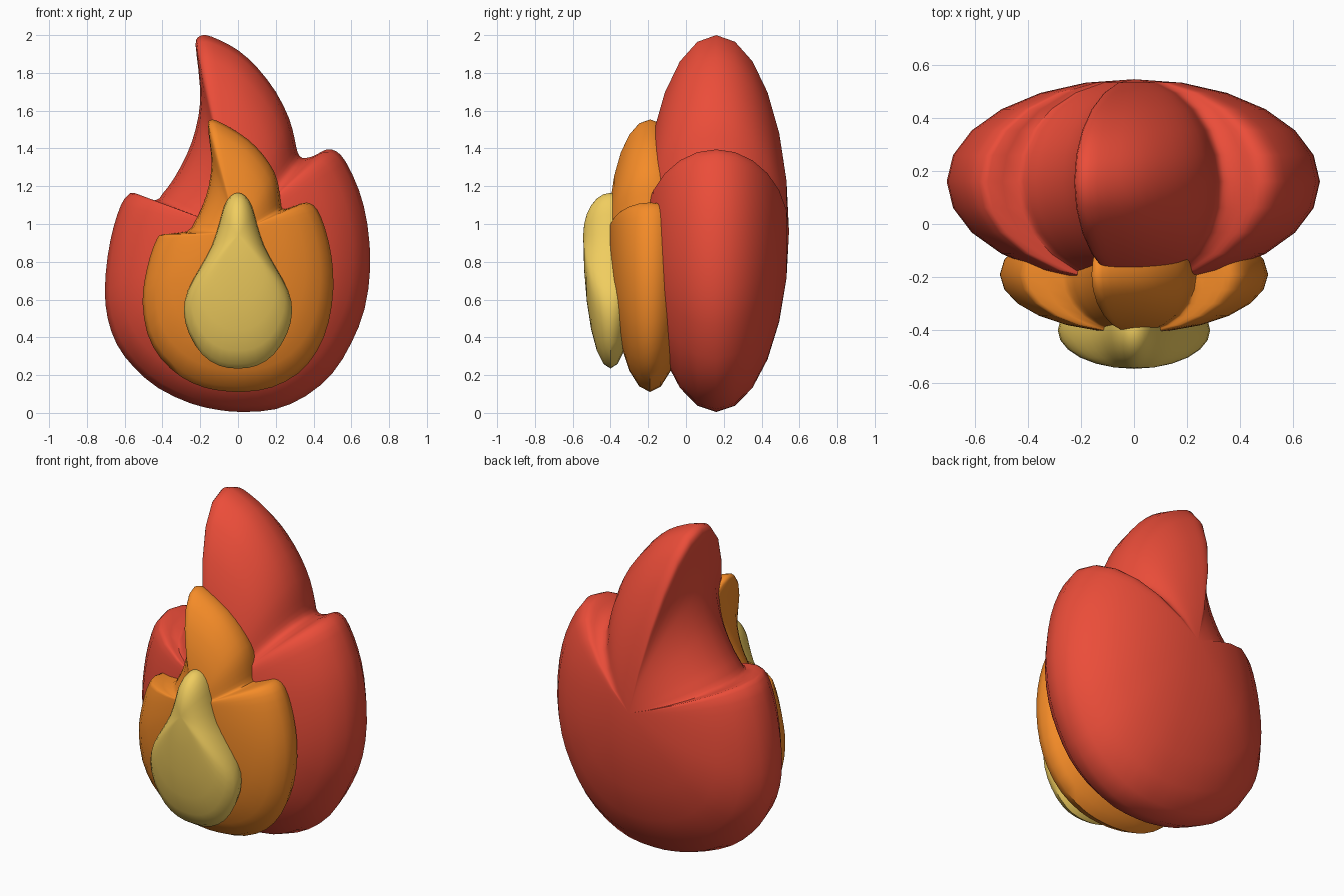
import bpy, bmesh, math
from mathutils import Vector

if "Cube" in bpy.data.objects:
    bpy.data.objects.remove(bpy.data.objects["Cube"])

RINGS = 12      # slices between front pole and back pole
STEPS = 2       # curve subdivisions between profile points


def smooth_loop(pts):
    """Closed Catmull-Rom curve through the profile points."""
    p = [Vector(q) for q in pts]
    n, out = len(p), []
    for i in range(n):
        a, b, c, d = p[i - 1], p[i], p[(i + 1) % n], p[(i + 2) % n]
        for k in range(STEPS):
            t = k / STEPS
            out.append(0.5 * (2 * b + (c - a) * t + (2 * a - 5 * b + 4 * c - d) * t * t
                              + (3 * b - a - 3 * c + d) * t ** 3))
    return out


def flame(name, pts, y0, depth, cz, color):
    """Ball whose equator is the (x, z) outline, swelling around (0, cz)."""
    loop = smooth_loop(pts)
    n = len(loop)
    bm = bmesh.new()
    front = bm.verts.new((0, y0 - depth, cz))
    back = bm.verts.new((0, y0 + depth, cz))
    rings = []
    for r in range(1, RINGS):
        a = math.pi * r / RINGS
        s, y = math.sin(a), y0 - depth * math.cos(a)
        rings.append([bm.verts.new((v.x * s, y, cz + (v.y - cz) * s)) for v in loop])
    for i in range(n):
        j = (i + 1) % n
        bm.faces.new((front, rings[0][i], rings[0][j]))
        bm.faces.new((back, rings[-1][j], rings[-1][i]))
        for r0, r1 in zip(rings, rings[1:]):
            bm.faces.new((r0[i], r1[i], r1[j], r0[j]))
    bmesh.ops.recalc_face_normals(bm, faces=bm.faces)
    me = bpy.data.meshes.new(name)
    bm.to_mesh(me)
    bm.free()
    ob = bpy.data.objects.new(name, me)
    bpy.context.collection.objects.link(ob)
    mat = bpy.data.materials.new(name + "_color")
    mat.diffuse_color = (*color, 1)
    mat.use_nodes = True
    mat.node_tree.nodes["Principled BSDF"].inputs["Base Color"].default_value = mat.diffuse_color
    me.materials.append(mat)
    bpy.ops.object.select_all(action='DESELECT')
    ob.select_set(True)
    bpy.context.view_layer.objects.active = ob
    bpy.ops.object.shade_smooth_by_angle(angle=math.radians(50))
    return ob


# outer flame: base, right tongue, tall tongue, left tongue
outer = [(.03, .005), (.2, .02), (.36, .09), (.5, .21), (.6, .37), (.67, .55), (.70, .77),
         (.685, 1.0), (.64, 1.18), (.57, 1.33), (.52, 1.385), (.47, 1.395), (.42, 1.37),
         (.385, 1.355), (.34, 1.35), (.315, 1.38), (.30, 1.45), (.27, 1.56), (.2, 1.7),
         (.1, 1.83), (0, 1.92), (-.1, 1.975), (-.17, 2.0), (-.21, 1.99), (-.225, 1.95),
         (-.21, 1.82), (-.2, 1.65), (-.225, 1.5), (-.27, 1.37), (-.34, 1.24), (-.40, 1.16),
         (-.44, 1.125), (-.55, 1.165), (-.585, 1.15), (-.62, 1.1), (-.66, .98), (-.69, .83),
         (-.705, .65), (-.69, .5), (-.64, .36), (-.55, .24), (-.42, .13), (-.25, .05),
         (-.1, .015)]
flame("outer_flame", outer, .16, .385, .96, (.83, .074, .041))

# middle flame: same layout, smaller
middle = [(.04, .112), (.18, .135), (.32, .21), (.42, .33), (.48, .48), (.505, .66),
          (.495, .83), (.46, .98), (.42, 1.075), (.38, 1.11), (.34, 1.11), (.27, 1.085),
          (.235, 1.08), (.225, 1.12), (.215, 1.2), (.19, 1.28), (.13, 1.37), (.05, 1.45),
          (-.05, 1.515), (-.12, 1.55), (-.145, 1.55), (-.16, 1.53), (-.15, 1.43),
          (-.14, 1.32), (-.155, 1.2), (-.19, 1.09), (-.23, 1.01), (-.27, .96), (-.40, .945),
          (-.43, .92), (-.465, .83), (-.495, .7), (-.505, .58), (-.48, .42), (-.41, .29),
          (-.3, .19), (-.18, .135), (-.07, .115)]
flame("middle_flame", middle, -.19, .22, .955, (.91, .26, .021))

# inner flame: mirrored teardrop
half = [(.1, .25), (.19, .31), (.26, .42), (.287, .54), (.265, .65), (.2, .77), (.14, .88),
        (.1, 1.0), (.075, 1.09), (.04, 1.147)]
inner = [(0, .235)] + half + [(0, 1.165)] + [(-x, z) for x, z in reversed(half)]
flame("inner_flame", inner, -.40, .145, .94, (.87, .61, .114))
